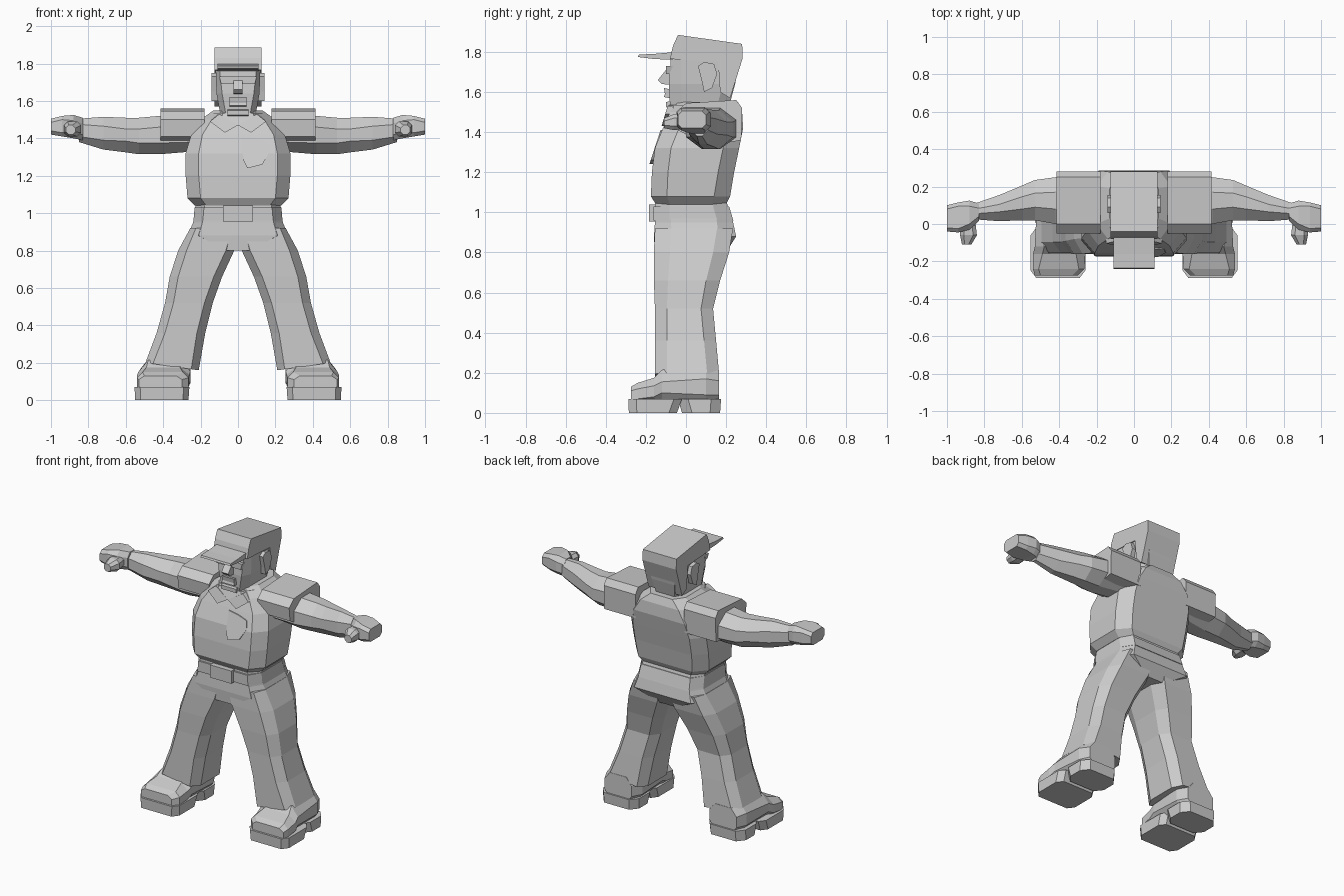
import bpy, bmesh

GREY = bpy.data.materials.new("light grey")
GREY.diffuse_color = (0.6, 0.6, 0.6, 1)


def finish(bm, name):
    bmesh.ops.recalc_face_normals(bm, faces=bm.faces)
    me = bpy.data.meshes.new(name)
    bm.to_mesh(me)
    bm.free()
    me.materials.append(GREY)
    ob = bpy.data.objects.new(name, me)
    bpy.context.collection.objects.link(ob)
    return ob


def loft(name, axis, rings, side=1, slope=0.0):
    """Chamfered-box sections (w, u0, u1, v0, v1, cu, cv) joined along an axis."""
    bm = bmesh.new()
    loops = []
    for i, (w, a, b, c, d, p, q) in enumerate(rings):
        uv = [(a + p, c), (b - p, c), (b, c + q), (b, d - q),
              (b - p, d), (a + p, d), (a, d - q), (a, c + q)]
        loop = []
        for u, v in uv:
            h = w + (slope * (u - (a + b) / 2) if i == 0 else 0)
            x, y, z = {'x': (h, u, v), 'y': (u, h, v), 'z': (u, v, h)}[axis]
            loop.append(bm.verts.new((x * side, y, z)))
        loops.append(loop)
    for lo, hi in zip(loops, loops[1:]):
        for j in range(8):
            k = (j + 1) % 8
            bm.faces.new((lo[j], lo[k], hi[k], hi[j]))
    bm.faces.new(loops[0])
    bm.faces.new(loops[-1])
    return finish(bm, name)


def prism(name, profile, x0, x1, side=1, taper=1.0):
    """Side profile of (y, z) points extruded between two x positions."""
    bm = bmesh.new()
    ends = [[bm.verts.new((x * side, y, z)) for y, z in profile] for x in (x0, x1)]
    n = len(profile)
    for j in range(n):
        k = (j + 1) % n
        bm.faces.new((ends[0][j], ends[0][k], ends[1][k], ends[1][j]))
    for e in ends:
        bm.faces.new(e)
    return finish(bm, name)


def plate(name, outline, y, thick, lean=0.0, z0=0.0):
    """Front-facing plate from (x, z) points; lean shifts y with height."""
    bm = bmesh.new()
    f, b = [[bm.verts.new((x, y + t + lean * (z - z0), z)) for x, z in outline]
            for t in (0, thick)]
    n = len(outline)
    for j in range(n):
        k = (j + 1) % n
        bm.faces.new((f[j], f[k], b[k], b[j]))
    bm.faces.new(f)
    bm.faces.new(b)
    return finish(bm, name)


# Shirt body, from hem to collar base
loft("shirt", 'z', [
    (1.04, -.23, .23, -.15, .20, .06, .07),
    (1.08, -.27, .27, -.175, .22, .07, .08),
    (1.20, -.28, .28, -.17, .24, .07, .08),
    (1.32, -.28, .28, -.155, .265, .07, .08),
    (1.42, -.25, .25, -.115, .285, .06, .08),
    (1.50, -.20, .20, -.08, .28, .06, .08),
    (1.55, -.13, .13, -.04, .26, .05, .07)])

# Trouser seat
loft("trouser_seat", 'z', [
    (.80, -.10, .10, -.155, .20, .03, .05),
    (.88, -.27, .27, -.16, .25, .06, .09),
    (.95, -.24, .24, -.155, .235, .05, .08),
    (1.06, -.225, .225, -.15, .20, .05, .07)])

# Belt, buckle and chest pocket
loft("belt", 'z', [
    (.96, -.238, .238, -.162, .236, .05, .08),
    (1.03, -.232, .232, -.162, .215, .05, .08)])
plate("belt_buckle", [(-.08, .955), (.08, .955), (.08, 1.04), (-.08, 1.04)], -.185, .04)
plate("chest_pocket", [(.05, 1.24), (.13, 1.26), (.17, 1.33), (.16, 1.38),
                       (.09, 1.40), (.02, 1.41), (.03, 1.28)],
      -.183, .03, .33, 1.24)

# Collar ring and front flaps
loft("collar", 'z', [
    (1.47, -.17, .17, -.11, .25, .07, .09),
    (1.535, -.13, .13, -.085, .25, .05, .07)])
for s, tag in ((1, "left"), (-1, "right")):
    plate(tag + "_collar_flap", [(0, 1.47), (.07 * s, 1.43), (.15 * s, 1.49),
                                 (.10 * s, 1.53)], -.125, .03, .3, 1.42)

# Head, widening from jaw to brow
loft("head", 'z', [
    (1.50, -.08, .08, -.06, .20, .03, .06),
    (1.53, -.095, .095, -.08, .215, .03, .06),
    (1.64, -.115, .115, -.085, .245, .03, .06),
    (1.78, -.12, .12, -.075, .27, .02, .05)])
plate("brow", [(-.09, 1.69), (.09, 1.69), (.10, 1.73), (-.10, 1.73)], -.10, .04)
prism("nose", [(-.06, 1.73), (-.10, 1.71), (-.14, 1.66), (-.12, 1.64), (-.06, 1.635)],
      -.025, .025)
prism("lips", [(-.06, 1.61), (-.11, 1.62), (-.105, 1.59), (-.11, 1.575), (-.06, 1.565)],
      -.045, .045)
prism("chin", [(-.05, 1.56), (-.10, 1.55), (-.10, 1.525), (-.05, 1.50)], -.055, .055)

# Cap crown with sloping top, and its brim
prism("cap_crown", [(-.08, 1.765), (-.065, 1.83), (-.04, 1.885), (.28, 1.84),
                    (.283, 1.77), (.22, 1.57), (.17, 1.60), (.16, 1.75)], -.125, .125)
prism("cap_brim", [(-.24, 1.775), (-.235, 1.787), (-.16, 1.79), (-.05, 1.80),
                   (-.05, 1.76), (-.16, 1.765)], -.11, .11)

for s, tag in ((1, "left"), (-1, "right")):
    # Ear
    prism(tag + "_ear", [(.06, 1.73), (.09, 1.75), (.14, 1.74), (.155, 1.69),
                         (.13, 1.62), (.09, 1.60), (.08, 1.65)], .10, .143, s)
    # Short sleeve block and arm
    prism(tag + "_sleeve", [(-.04, 1.41), (-.05, 1.50), (.0, 1.545), (.25, 1.56),
                            (.28, 1.52), (.275, 1.36), (.11, 1.33)], .18, .415, s)
    loft(tag + "_arm", 'x', [
        (.24, .0, .27, 1.33, 1.53, .09, .05),
        (.42, .0, .25, 1.315, 1.52, .08, .06),
        (.53, .02, .235, 1.315, 1.51, .07, .06),
        (.60, .02, .205, 1.325, 1.51, .06, .06),
        (.72, .015, .155, 1.34, 1.515, .05, .05),
        (.85, .025, .11, 1.38, 1.505, .03, .03)], s)
    # Fist and thumb
    loft(tag + "_fist", 'x', [
        (.83, .015, .11, 1.39, 1.51, .025, .03),
        (.88, -.03, .125, 1.40, 1.525, .03, .03),
        (.94, -.045, .115, 1.41, 1.52, .02, .02),
        (1.0, -.04, .10, 1.42, 1.505, .02, .02)], s)
    loft(tag + "_thumb", 'y', [
        (.03, .85, .93, 1.42, 1.49, .02, .02),
        (-.06, .84, .93, 1.41, 1.49, .02, .02),
        (-.11, .87, .92, 1.42, 1.47, .015, .015)], s)
    # Trouser leg, splayed outward with a slanted hem
    loft(tag + "_trouser_leg", 'z', [
        (.18, .21, .495, -.155, .165, .04, .06),
        (.36, .175, .435, -.155, .15, .045, .06),
        (.52, .135, .39, -.155, .135, .045, .06),
        (.66, .085, .365, -.16, .17, .045, .07),
        (.80, .02, .32, -.16, .215, .045, .08),
        (.92, .0, .255, -.155, .235, .03, .08)], s, .14)
    # Shoe upper, then split sole and heel
    loft(tag + "_shoe_upper", 'y', [
        (-.275, .30, .53, .04, .13, .03, .02),
        (-.24, .265, .54, .04, .15, .03, .03),
        (-.16, .26, .54, .04, .175, .05, .04),
        (-.12, .255, .53, .04, .215, .05, .06),
        (.10, .255, .52, .04, .22, .04, .05),
        (.165, .29, .49, .04, .21, .04, .05)], s)
    loft(tag + "_sole", 'z', [
        (.0, .265, .55, -.285, -.045, .03, .04),
        (.07, .26, .553, -.288, -.02, .03, .04)], s)
    loft(tag + "_heel", 'z', [
        (.0, .265, .53, -.02, .17, .04, .05),
        (.07, .26, .53, -.04, .175, .04, .05)], s)
